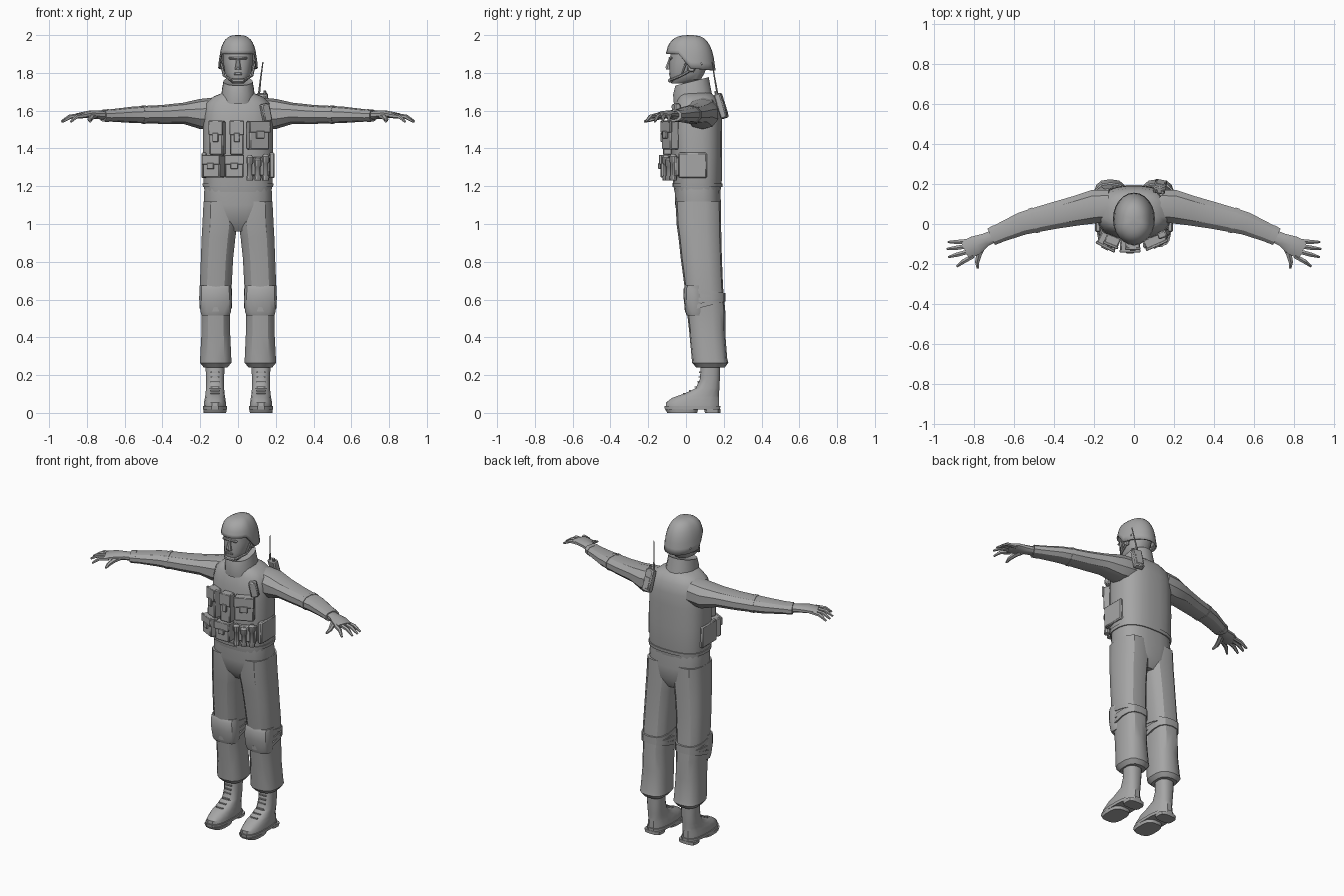
import bpy, bmesh, math
from mathutils import Vector, Matrix

grey = bpy.data.materials.new("plain_grey")
grey.diffuse_color = (0.38, 0.38, 0.38, 1)


def finish(name, bm, mirror=False, bevel=0, angle=32):
    bmesh.ops.recalc_face_normals(bm, faces=bm.faces)
    me = bpy.data.meshes.new(name)
    bm.to_mesh(me)
    bm.free()
    ob = bpy.data.objects.new(name, me)
    bpy.context.collection.objects.link(ob)
    me.materials.append(grey)
    bpy.ops.object.select_all(action='DESELECT')
    ob.select_set(True)
    bpy.context.view_layer.objects.active = ob
    bpy.ops.object.shade_smooth_by_angle(angle=math.radians(angle))
    if bevel:
        b = ob.modifiers.new("bevel", 'BEVEL')
        b.width, b.segments = bevel, 1
    if mirror:
        ob.modifiers.new("mirror", 'MIRROR')
    return ob


def skin(name, rings, cap=True, **kw):
    bm = bmesh.new()
    loops = [[bm.verts.new(p) for p in r] for r in rings]
    n = len(loops[0])
    for a, b in zip(loops, loops[1:]):
        for i in range(n):
            j = (i + 1) % n
            bm.faces.new((a[i], a[j], b[j], b[i]))
    if cap:
        bm.faces.new(loops[0])
        bm.faces.new(loops[-1])
    return finish(name, bm, **kw)


def sup(t, p):
    c, s = math.cos(t), math.sin(t)
    return (math.copysign(abs(c) ** (2 / p), c), math.copysign(abs(s) ** (2 / p), s))


# upright loft: rings are (z, y0, y1, x0, x1), tilt = rise per unit y
def loft(name, rings, n=16, p=2.5, tilt=0, **kw):
    out = []
    for z, y0, y1, x0, x1 in rings:
        ring = []
        for i in range(n):
            c, s = sup(math.tau * (i + 0.5) / n, p)
            dy = s * (y1 - y0) / 2
            ring.append(((x0 + x1) / 2 + c * (x1 - x0) / 2, (y0 + y1) / 2 + dy, z + tilt * dy))
        out.append(ring)
    return skin(name, out, **kw)


# tube along a path: points are (x, y, z, half width, half height)
def tube(name, pts, n=8, p=2.2, **kw):
    out = []
    for k, (x, y, z, a, b) in enumerate(pts):
        d = Vector(pts[min(k + 1, len(pts) - 1)][:3]) - Vector(pts[max(k - 1, 0)][:3])
        d.normalize()
        u = d.cross(Vector((0, 0, 1))).normalized()
        v = u.cross(d)
        ring = []
        for i in range(n):
            c, s = sup(math.tau * (i + 0.5) / n, p)
            ring.append(Vector((x, y, z)) + u * c * a + v * s * b)
        out.append(ring)
    return skin(name, out, **kw)


def box(name, loc, size, rz=0, rx=0, ry=0, bevel=0.006, **kw):
    m = Matrix.Translation(loc)
    for ang, ax in ((rz, 'Z'), (ry, 'Y'), (rx, 'X')):
        m = m @ Matrix.Rotation(math.radians(ang), 4, ax)
    bm = bmesh.new()
    bmesh.ops.create_cube(bm, size=1, matrix=m @ Matrix.Diagonal((*size, 1)))
    return finish(name, bm, bevel=bevel, **kw)


# pouch with flap and buckle on its outward face
def pouch(name, x, y, z, w, d, h, rz):
    out = Vector((math.sin(math.radians(rz)), -math.cos(math.radians(rz)), 0))
    c = Vector((x, y, z))
    box(name, c, (w, d, h), rz)
    box(name + "_flap", c + out * d / 2 + Vector((0, 0, h * .3)), (w + .006, .014, h * .42), rz, bevel=.003)
    box(name + "_buckle", c + out * (d / 2 + .006) + Vector((0, 0, h * .02)), (w * .4, .012, h * .26), rz, bevel=.002)


# torso, hem and collar
loft("vest", [(1.17, -.062, .183, -.178, .178), (1.22, -.07, .19, -.184, .184),
              (1.36, -.076, .192, -.188, .188), (1.50, -.08, .192, -.186, .186),
              (1.58, -.07, .19, -.182, .182), (1.64, -.055, .178, -.17, .17),
              (1.675, -.04, .155, -.13, .13), (1.695, -.03, .13, -.08, .08)], n=24, p=2.6)
loft("vest_hem", [(1.195, -.072, .193, -.187, .187), (1.215, -.074, .195, -.189, .189)], n=24, p=2.6)
loft("collar", [(1.66, -.066, .14, -.092, .092), (1.71, -.07, .13, -.086, .086),
                (1.755, -.058, .122, -.078, .078), (1.75, -.045, .11, -.066, .066)], p=2.2, tilt=.25)

# head, face and helmet
loft("head", [(1.745, -.078, .0, -.032, .032), (1.765, -.087, .08, -.055, .055),
              (1.80, -.088, .10, -.071, .071), (1.86, -.088, .12, -.08, .08),
              (1.93, -.08, .125, -.08, .08)], p=2.4)
loft("nose", [(1.817, -.106, -.07, -.02, .02), (1.83, -.11, -.07, -.016, .016),
              (1.875, -.092, -.07, -.009, .009)], n=8, p=2)
box("brow", (0, -.082, 1.878), (.10, .02, .012), bevel=.004)
box("lips", (0, -.085, 1.795), (.044, .01, .012), bevel=.003)
box("ear", (.08, .03, 1.835), (.016, .04, .06), rx=-10, mirror=True)
rings = []
for k in range(9):
    a = math.pi / 2 * k / 8 * .98
    ring = []
    for i in range(24):
        t = math.tau * i / 24
        yd = math.sin(t)
        f = min(1, max(0, (yd + .45) / .4))
        rim = 1.902 - .077 * f - .012 * max(0, yd)
        r = max(0, math.cos(a)) ** .68
        lip = 1.03 if k == 0 else 1
        ring.append((.102 * math.cos(t) * r * lip, .025 + .128 * yd * r * lip,
                     rim + (2.0 - rim) * math.sin(a)))
    rings.append(ring)
helmet = skin("helmet", rings, cap=False)
bm = bmesh.new()
bm.from_mesh(helmet.data)
bmesh.ops.holes_fill(bm, edges=[e for e in bm.edges if e.is_boundary and e.verts[0].co.z > 1.98])
bm.to_mesh(helmet.data)
bm.free()
s = helmet.modifiers.new("thickness", 'SOLIDIFY')
s.thickness, s.offset = .01, -1
for y, nm in ((.0, "front"), (.085, "rear")):
    tube("chin_strap_" + nm, [(.088, y, 1.85, .007, .007), (.074, -.025, 1.785, .007, .007),
                              (.036, -.082, 1.762, .007, .007)], n=6, mirror=True)
box("chin_cup", (0, -.082, 1.76), (.07, .025, .022))

# arms and cuffs
tube("arm", [(.12, .09, 1.59, .085, .08), (.20, .087, 1.582, .088, .08), (.29, .066, 1.586, .078, .056),
             (.40, .042, 1.58, .07, .05), (.50, .018, 1.579, .064, .046), (.56, .002, 1.578, .06, .043),
             (.66, -.04, 1.575, .05, .034), (.70, -.058, 1.574, .047, .031)], n=10, mirror=True)
tube("cuff", [(.685, -.05, 1.574, .05, .034), (.715, -.064, 1.574, .047, .032)], n=10, mirror=True)
tube("elbow_band", [(.49, .021, 1.579, .068, .049), (.51, .015, 1.579, .067, .048)], n=10, mirror=True)

# hands with four fingers and thumb
tube("palm", [(.70, -.06, 1.575, .033, .024), (.745, -.08, 1.578, .035, .022),
              (.79, -.105, 1.58, .05, .02), (.845, -.132, 1.574, .05, .014)], n=10, mirror=True)
for k, (bx, by, tx, ty) in enumerate([(.84, -.09, .93, -.09), (.85, -.115, .935, -.125),
                                      (.845, -.142, .927, -.165), (.825, -.165, .885, -.212)]):
    tube("finger_%d" % k, [(bx - .02, by + .005, 1.574, .013, .013), ((bx + tx) / 2, (by + ty) / 2, 1.568, .012, .011),
                           (tx, ty, 1.542, .006, .006)], n=6, mirror=True)
tube("thumb", [(.75, -.095, 1.575, .018, .015), (.775, -.15, 1.565, .016, .014),
               (.785, -.19, 1.552, .012, .011), (.782, -.222, 1.542, .006, .006)], n=6, mirror=True)

# hips and trouser legs
loft("hips", [(1.20, -.062, .183, -.179, .179), (1.10, -.058, .186, -.184, .184),
              (1.02, -.045, .182, -.165, .165), (.96, .0, .15, -.08, .08)], n=20, p=2.7)
loft("trouser_leg", [(1.12, -.055, .184, .01, .184), (1.0, -.05, .186, .002, .19),
                     (.93, -.04, .187, .012, .194), (.82, -.028, .19, .024, .198),
                     (.67, -.008, .196, .032, .204), (.54, .005, .208, .042, .194),
                     (.42, .018, .208, .04, .195), (.29, .03, .218, .034, .202),
                     (.265, .032, .224, .034, .203), (.24, .055, .205, .055, .182)],
     n=14, p=2.7, mirror=True)

# knee pads and straps
loft("knee_pad", [(.675, -.004, .10, .036, .206), (.655, -.014, .10, .034, .206),
                  (.60, -.012, .10, .03, .207), (.535, -.004, .10, .036, .2),
                  (.515, .004, .10, .044, .194)], n=14, p=2.9, mirror=True)
for z, tl in ((.64, -.16), (.575, .25), (.60, .05)):
    loft("knee_strap", [(z - .012, -.006, .208, .031, .205), (z + .012, -.008, .208, .03, .206)],
         n=14, p=2.7, tilt=tl, mirror=True)

# boots, soles and laces
loft("boot", [(.03, -.11, .178, .062, .182), (.055, -.108, .178, .063, .181),
              (.08, -.075, .177, .067, .176), (.10, -.015, .176, .07, .173),
              (.13, .05, .178, .073, .17), (.18, .073, .18, .073, .17),
              (.26, .078, .182, .07, .173)], p=2.5, mirror=True)
loft("sole", [(.018, -.114, .183, .058, .186), (.036, -.117, .184, .057, .187)], p=2.6, mirror=True)
loft("front_tread", [(0, -.10, .06, .062, .182), (.02, -.112, .065, .059, .185)], p=3, mirror=True)
loft("heel_tread", [(0, .10, .182, .066, .178), (.02, .095, .183, .064, .18)], p=3.5, mirror=True)
for k in range(6):
    y, z = ((-.01, .103), (.022, .118), (.05, .137), (.066, .165), (.072, .19), (.074, .215))[k]
    box("lace_%d" % k, (.122, y, z), (.046, .01, .007), bevel=0, mirror=True)

# chest and belt pouches
pouch("left_magazine_pouch", -.108, -.082, 1.455, .075, .05, .18, -22)
pouch("middle_magazine_pouch", -.006, -.098, 1.455, .072, .05, .18, 0)
pouch("large_chest_pouch", .105, -.082, 1.47, .115, .05, .15, 24)
pouch("left_belt_pouch", -.128, -.085, 1.305, .10, .065, .12, -27)
pouch("middle_belt_pouch", -.02, -.105, 1.305, .098, .06, .12, 0)
box("side_belt_pouch", (.18, .035, 1.31), (.028, .15, .135), mirror=True)

# row of canisters on the belt
for k, (x, y) in enumerate([(.063, -.105), (.105, -.09), (.147, -.068)]):
    h = (1.365, 1.35, 1.37)[k]
    loft("canister_%d" % k, [(z, y - r, y + r, x - r, x + r) for z, r in
         ((1.23, .018), (1.25, .02), (1.26, .015), (h - .05, .015), (h - .04, .02), (h - .012, .02), (h, .01))],
         n=10, p=2)
box("canister_holder", (.11, -.07, 1.305), (.12, .03, .10), rz=24)

# shoulder microphone, radio and antenna
box("shoulder_microphone", (.148, -.05, 1.59), (.046, .035, .095), rz=25, ry=-12)
box("radio", (.13, .187, 1.625), (.06, .036, .135), rx=17, rz=-12)
box("radio_keypad", (.134, .206, 1.615), (.042, .008, .07), rx=17, rz=-12, bevel=.002)
tube("antenna", [(.11, .168, 1.68, .006, .006), (.12, .152, 1.77, .004, .004), (.132, .138, 1.858, .003, .003)], n=6)
tube("radio_knob", [(.142, .163, 1.68, .009, .009), (.142, .157, 1.705, .008, .008)], n=8)
